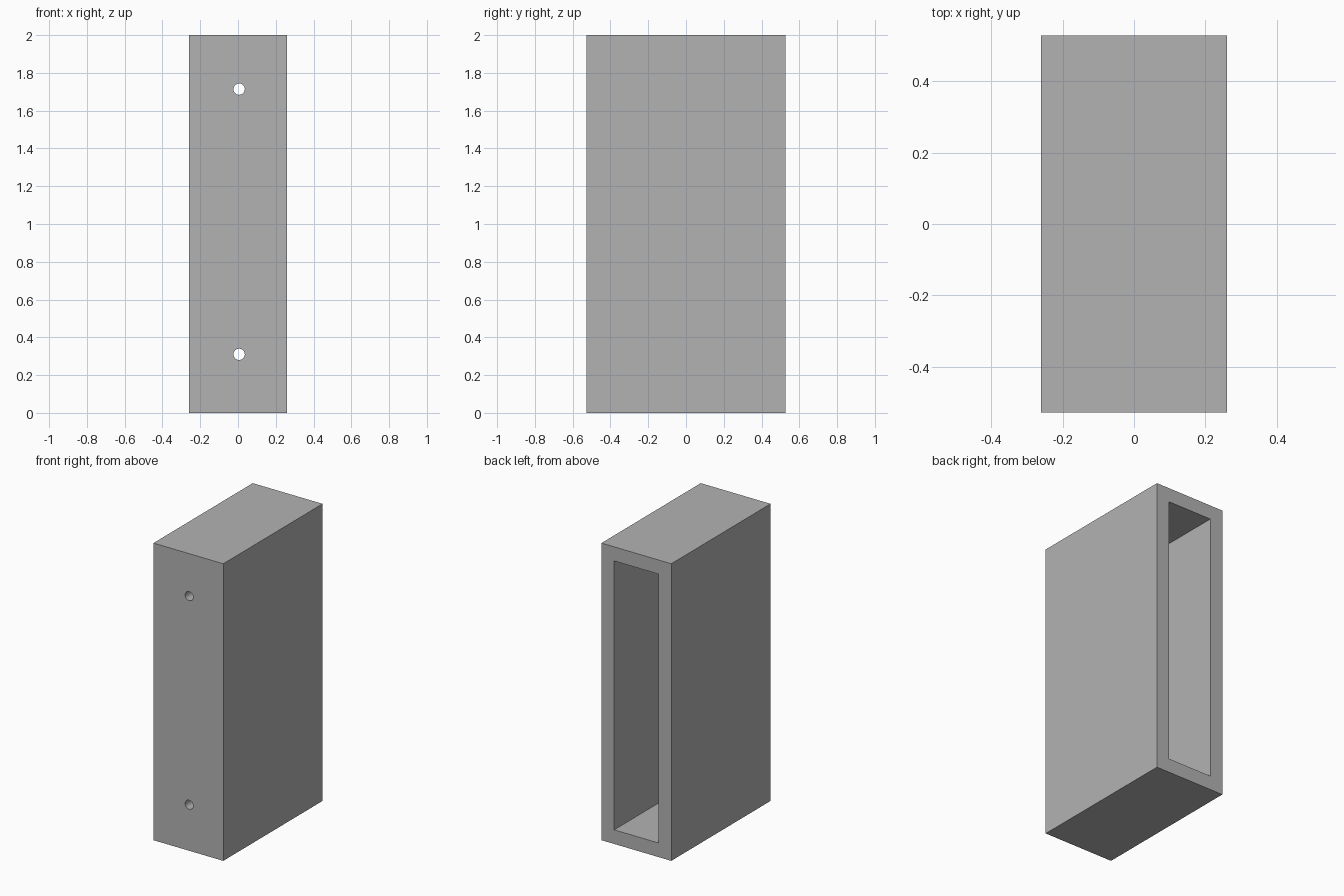
import bpy
import math

WIDTH, DEPTH, HEIGHT = 0.52, 1.056, 2.0
WALL = 0.095
HOLE_RADIUS, HOLE_X = 0.03, 0.006
HOLE_HEIGHTS = (0.31, 1.714)

cube = bpy.data.objects.get("Cube")
if cube:
    bpy.data.objects.remove(cube, do_unlink=True)


def make_material(name, colour):
    mat = bpy.data.materials.new(name)
    mat.use_nodes = True
    mat.diffuse_color = colour
    mat.node_tree.nodes["Principled BSDF"].inputs["Base Color"].default_value = colour
    return mat


def add_box(name, size, centre):
    bpy.ops.mesh.primitive_cube_add(size=1, location=centre)
    obj = bpy.context.object
    obj.name = name
    obj.scale = size
    bpy.ops.object.transform_apply(location=True, rotation=True, scale=True)
    return obj


def cut(target, cutter):
    cutter.hide_render = True
    mod = target.modifiers.new("cut", "BOOLEAN")
    mod.operation = "DIFFERENCE"
    mod.solver = "EXACT"
    mod.object = cutter
    bpy.ops.object.select_all(action="DESELECT")
    target.select_set(True)
    bpy.context.view_layer.objects.active = target
    bpy.ops.object.modifier_apply(modifier=mod.name)
    bpy.data.objects.remove(cutter, do_unlink=True)


# Outer shell
housing = add_box("housing", (WIDTH, DEPTH, HEIGHT), (0, 0, HEIGHT / 2))
housing.data.materials.clear()
housing.data.materials.append(make_material("plain grey", (0.45, 0.45, 0.45, 1)))

# Cavity open at the back, leaving the front wall
cavity = add_box("cavity_cutter",
                 (WIDTH - 2 * WALL, DEPTH, HEIGHT - 2 * WALL),
                 (0, WALL, HEIGHT / 2))
cut(housing, cavity)

# Screw holes through the front wall
for z in HOLE_HEIGHTS:
    bpy.ops.mesh.primitive_cylinder_add(
        vertices=32, radius=HOLE_RADIUS, depth=WALL * 3,
        location=(HOLE_X, -DEPTH / 2, z), rotation=(math.pi / 2, 0, 0))
    cut(housing, bpy.context.object)

# Round hole walls, crisp box edges
housing.select_set(True)
bpy.context.view_layer.objects.active = housing
bpy.ops.object.shade_smooth_by_angle(angle=math.radians(30))
